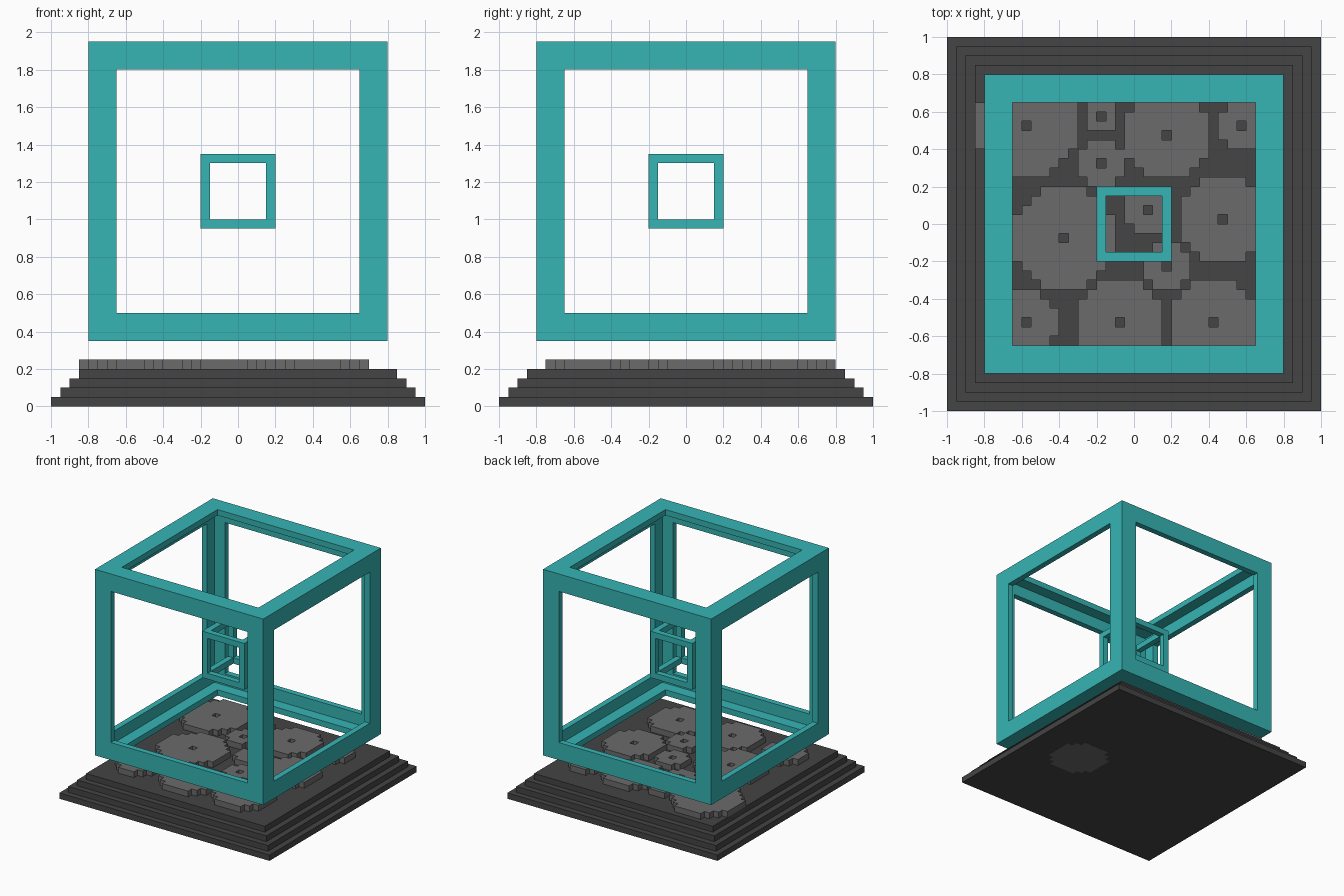
import bpy
import bmesh
from mathutils import Vector

if "Cube" in bpy.data.objects:
    bpy.data.objects.remove(bpy.data.objects["Cube"], do_unlink=True)

U = 0.05  # grid unit


def material(name, rgb):
    m = bpy.data.materials.new(name)
    m.use_nodes = True
    m.diffuse_color = (*rgb, 1)
    m.node_tree.nodes["Principled BSDF"].inputs["Base Color"].default_value = (*rgb, 1)
    return m


TEAL = material("teal", (0.037, 0.456, 0.456))
DARK = material("dark_grey", (0.058, 0.058, 0.058))
GREY = material("mid_grey", (0.146, 0.146, 0.146))


def finish(bm, name, mat, location=(0, 0, 0)):
    bmesh.ops.recalc_face_normals(bm, faces=bm.faces[:])
    mesh = bpy.data.meshes.new(name)
    bm.to_mesh(mesh)
    bm.free()
    mesh.materials.append(mat)
    ob = bpy.data.objects.new(name, mesh)
    ob.location = location
    bpy.context.collection.objects.link(ob)
    return ob


def stepped_base(name, steps):
    """Stack of square slabs, each one unit narrower per side, as one skin."""
    bm = bmesh.new()
    rings = []
    for i in range(steps):
        h = 1 - i * U
        for z in (i * U, (i + 1) * U):
            rings.append([bm.verts.new((sx * h, sy * h, z))
                          for sx, sy in ((-1, -1), (1, -1), (1, 1), (-1, 1))])
    for a, b in zip(rings, rings[1:]):
        for k in range(4):
            j = (k + 1) % 4
            bm.faces.new((a[k], a[j], b[j], b[k]))
    bm.faces.new(rings[0][::-1])
    bm.faces.new(rings[-1])
    finish(bm, name, DARK)


def cube_frame(name, half, border, thick, z):
    """Hollow cube shell with a square window in every side."""
    bm = bmesh.new()
    bmesh.ops.create_cube(bm, size=2 * half)
    panes = bm.faces[:]
    bmesh.ops.inset_individual(bm, faces=panes, thickness=border, use_even_offset=True)
    bmesh.ops.delete(bm, geom=panes, context='FACES')
    # inner skin: the outer one clamped to a smaller cube
    new = bmesh.ops.extrude_face_region(bm, geom=bm.faces[:], use_keep_orig=True)
    lim = half - thick
    for v in new["geom"]:
        if isinstance(v, bmesh.types.BMVert):
            v.co = Vector([max(-lim, min(lim, c)) for c in v.co])
    bmesh.ops.remove_doubles(bm, verts=bm.verts[:], dist=1e-4)
    finish(bm, name, TEAL, (0, 0, z))


def block_disc(name, x, y, n, z, height, hole=True):
    """Disc of square cells, 2n+1 cells wide, with a one-cell centre hole."""
    bm = bmesh.new()
    for i in range(-n, n + 1):
        for j in range(-n, n + 1):
            if i * i + j * j > (n + 0.5) ** 2 or (hole and i == j == 0):
                continue
            bm.faces.new([bm.verts.new(((i + a) * U, (j + b) * U, 0))
                          for a, b in ((-.5, -.5), (.5, -.5), (.5, .5), (-.5, .5))])
    bmesh.ops.remove_doubles(bm, verts=bm.verts[:], dist=1e-4)
    new = bmesh.ops.extrude_face_region(bm, geom=bm.faces[:], use_keep_orig=True)
    bmesh.ops.translate(bm, vec=(0, 0, height),
                        verts=[v for v in new["geom"] if isinstance(v, bmesh.types.BMVert)])
    finish(bm, name, GREY, (x, y, z))


# Base with four steps
stepped_base("stepped_base", 4)

# Flat discs lying on the base: centre x, centre y, radius in cells
DISCS = [
    (-0.575, 0.525, 5), (-0.175, 0.575, 1), (-0.175, 0.325, 2),
    (0.175, 0.475, 4), (0.575, 0.525, 2), (0.475, 0.025, 4),
    (-0.375, -0.075, 5), (0.075, 0.075, 2), (0.175, -0.225, 2),
    (-0.075, -0.525, 4), (0.425, -0.525, 4), (-0.575, -0.525, 3),
]
for k, (x, y, n) in enumerate(DISCS, 1):
    block_disc(f"floor_disc_{k}", x, y, n, 4 * U, U)

# Thin inlay on the underside of the base
block_disc("underside_inlay", 0.525, -0.075, 4, -0.001, 0.004, hole=False)

# Floating open cubes, one inside the other
cube_frame("outer_cube_frame", 0.8, 0.15, U, 1.15)
cube_frame("inner_cube_frame", 0.2, U, U, 1.15)
